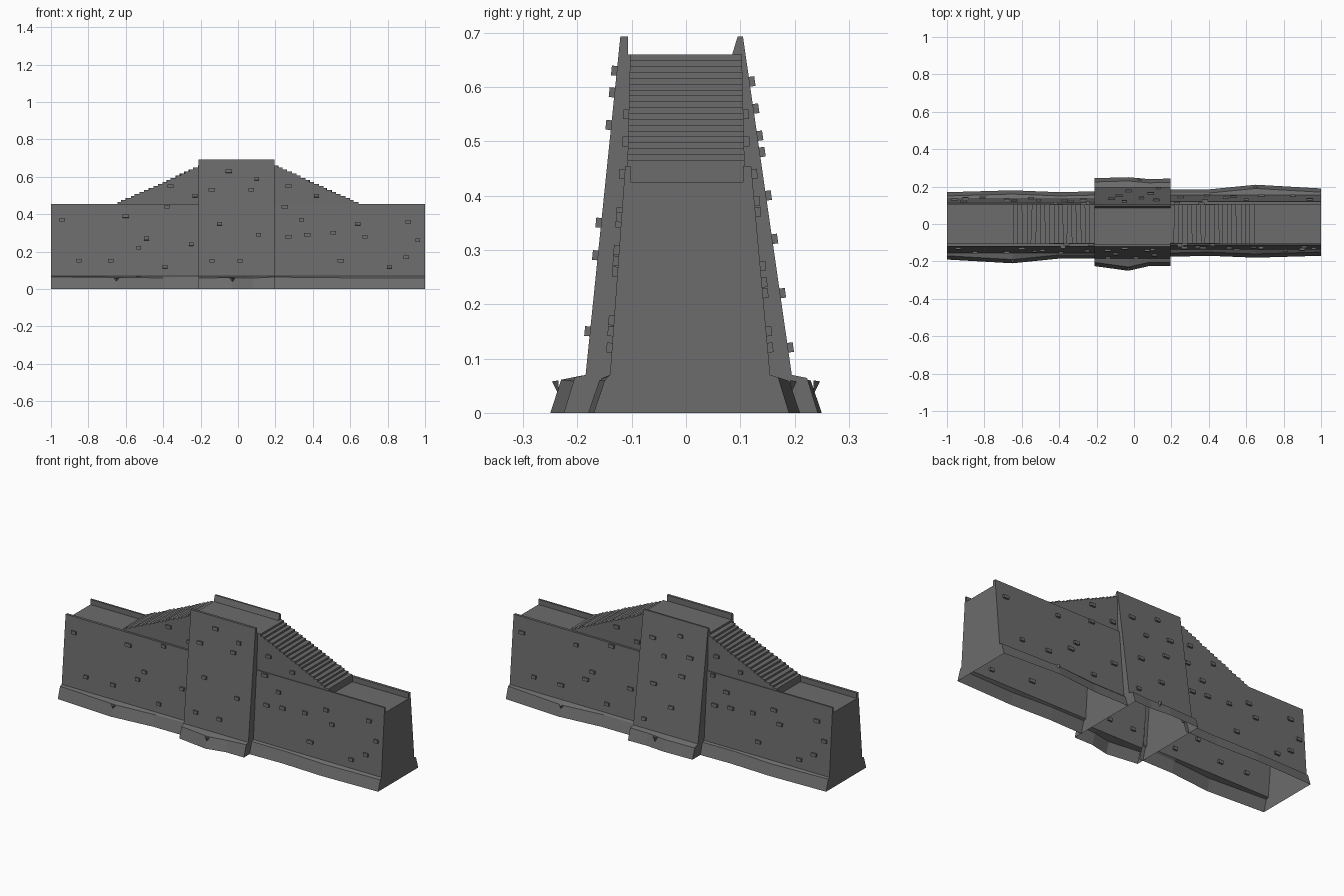
import bpy, bmesh, math, random
from mathutils import Matrix, Vector

random.seed(4)
cube = bpy.data.objects.get("Cube")
if cube:
    bpy.data.objects.remove(cube)

stone_grey = bpy.data.materials.new("stone_grey")
stone_grey.use_nodes = True
COLOUR = (0.15, 0.15, 0.15, 1)
stone_grey.diffuse_color = COLOUR
stone_grey.node_tree.nodes["Principled BSDF"].inputs["Base Color"].default_value = COLOUR

PLINTH, WALL_TOP, TOWER_TOP = 0.07, 0.455, 0.693
TURN = Matrix.Rotation(math.pi, 4, "Z")


def finish(name, bm, turned=False):
    """Turn a bmesh into a grey flat-shaded object."""
    bmesh.ops.recalc_face_normals(bm, faces=bm.faces)
    mesh = bpy.data.meshes.new(name)
    bm.to_mesh(mesh)
    bm.free()
    if turned:
        mesh.transform(TURN)
    mesh.materials.append(stone_grey)
    obj = bpy.data.objects.new(name, mesh)
    bpy.context.collection.objects.link(obj)
    return obj


def loft(name, sections, caps, closed=False, turned=False):
    """Skin a row of matching sections; caps lists the ends to close."""
    bm = bmesh.new()
    rows = [[bm.verts.new(p) for p in s] for s in sections]
    count = len(rows[0])
    for a, b in zip(rows, rows[1:]):
        for i in range(count if closed else count - 1):
            j = (i + 1) % count
            bm.faces.new((a[i], a[j], b[j], b[i]))
    for end in caps:
        bm.faces.new(rows[end])
    return finish(name, bm, turned)


def section(x, front, back):
    """Open-bottomed cross-section from front foot over the top to back foot."""
    return [(x, -y, z) for y, z in front] + [(x, y, z) for y, z in reversed(back)]


def half(foot, base, top, height, inner, floor, lean=0.0):
    """Half profile: battered plinth, sloping wall, parapet and floor edge."""
    ledge = 0.062 + random.uniform(-0.004, 0.004)
    return [(foot, 0), (foot - 0.02, ledge), (base, PLINTH), (top, height),
            (inner, height), (inner - lean, floor)]


# Central tower
stations = [(-0.212, 0.225, 0.245), (-0.03, 0.25, 0.25),
            (0.08, 0.225, 0.24), (0.195, 0.225, 0.243)]
loft("tower", [section(x,
                       half(f, 0.185, 0.121, TOWER_TOP, 0.107, 0.66),
                       half(b, 0.195, 0.105, TOWER_TOP, 0.095, 0.66, 0.01))
               for x, f, b in stations], caps=(0, -1))

# Wall wings, the second one being the first turned half round
stations = [(0.19, 0.175, 0.185), (0.4, 0.17, 0.185),
            (0.65, 0.18, 0.21), (1.0, 0.17, 0.19)]
for side, turned in (("left", False), ("right", True)):
    loft(side + "_wall", [section(x,
                                  half(f, 0.14, 0.112, WALL_TOP, 0.102, 0.425),
                                  half(b, 0.155, 0.12, WALL_TOP, 0.105, 0.425))
                          for x, f, b in stations], caps=(-1,), turned=turned)


# Stairs, with slightly uneven worn edges
def stair_half_width(z):
    return 0.108 - 0.025 * (z - WALL_TOP)


STEPS, X_TOP, X_FOOT = 19, 0.19, 0.645


def stair_side(sign):
    outline = [(X_TOP, 0.42), (X_FOOT, 0.42)]
    run, rise = (X_FOOT - X_TOP) / STEPS, (0.66 - WALL_TOP) / STEPS
    for i in range(STEPS):
        x = X_FOOT - i * run + random.uniform(-0.004, 0.004)
        z = WALL_TOP + (i + 1) * rise
        if i:
            outline.append((x, z - rise))
        else:
            x = X_FOOT
        outline.append((x, z))
    outline.append((X_TOP, 0.66))
    return [(x, sign * stair_half_width(z), z) for x, z in outline]


for side, turned in (("left", False), ("right", True)):
    loft(side + "_stairs", [stair_side(-1), stair_side(1)],
         caps=(0, -1), closed=True, turned=turned)


# Projecting stones, positions in hundredths
WING_STONES = [(-94, 37), (-85, 15), (-60, 39), (-68, 15), (-49, 27), (-53, 22),
               (-39, 12), (-25, 24), (-36, 55), (-38, 44), (-23, 50),
               (27, 55), (42, 50), (25, 44), (34, 37), (27, 28), (37, 29),
               (51, 30), (55, 15), (64, 35), (68, 28), (91, 36), (96, 26),
               (90, 17), (81, 12)]
FRONT_TOWER = [(-5, 63), (-14, 53), (7, 53), (10, 59),
               (-10, 35), (11, 29), (-14, 15), (1, 15)]
BACK_TOWER = [(5, 61), (-12, 56), (12, 51), (-4, 48),
              (8, 40), (-9, 32), (3, 22), (-13, 12)]


def face_at(x, z, back):
    """Distance of the wall face from the centre line, and its lean."""
    if abs(x) < 0.2:
        base, top, height = (0.195, 0.105, TOWER_TOP) if back else (0.185, 0.121, TOWER_TOP)
    elif z > WALL_TOP:
        return stair_half_width(z), 0.025
    else:
        base, top, height = (0.14, 0.112, WALL_TOP) if x > 0 else (0.155, 0.12, WALL_TOP)
    slope = (base - top) / (height - PLINTH)
    return base - slope * (z - PLINTH), slope


def stones(name, spots, back):
    bm = bmesh.new()
    for px, pz in spots:
        x, z = px / 100, pz / 100
        y, slope = face_at(x, z, back)
        place = (Matrix.Translation((x, -y, z))
                 @ Matrix.Rotation(-math.atan(slope), 4, "X")
                 @ Matrix.Diagonal((random.uniform(0.024, 0.036), 0.02, 0.018, 1)))
        bmesh.ops.create_cube(bm, size=1, matrix=place)
    finish(name, bm, back)


stones("front_stones", WING_STONES + FRONT_TOWER, False)
stones("back_stones", WING_STONES + BACK_TOWER, True)

# Small chipped points on the plinth
for name, turned in (("front_chips", False), ("back_chips", True)):
    bm = bmesh.new()
    for x, y in ((-0.65, 0.192), (-0.03, 0.235)):
        tri = [bm.verts.new(Vector((x, -y, 0.05)) + Vector(d))
               for d in ((-0.014, 0, 0.01), (0.014, 0, 0.01), (0, 0, -0.016), (0, -0.012, 0.008))]
        for a, b, c in ((0, 1, 3), (1, 2, 3), (2, 0, 3), (0, 2, 1)):
            bm.faces.new((tri[a], tri[b], tri[c]))
    finish(name, bm, turned)
